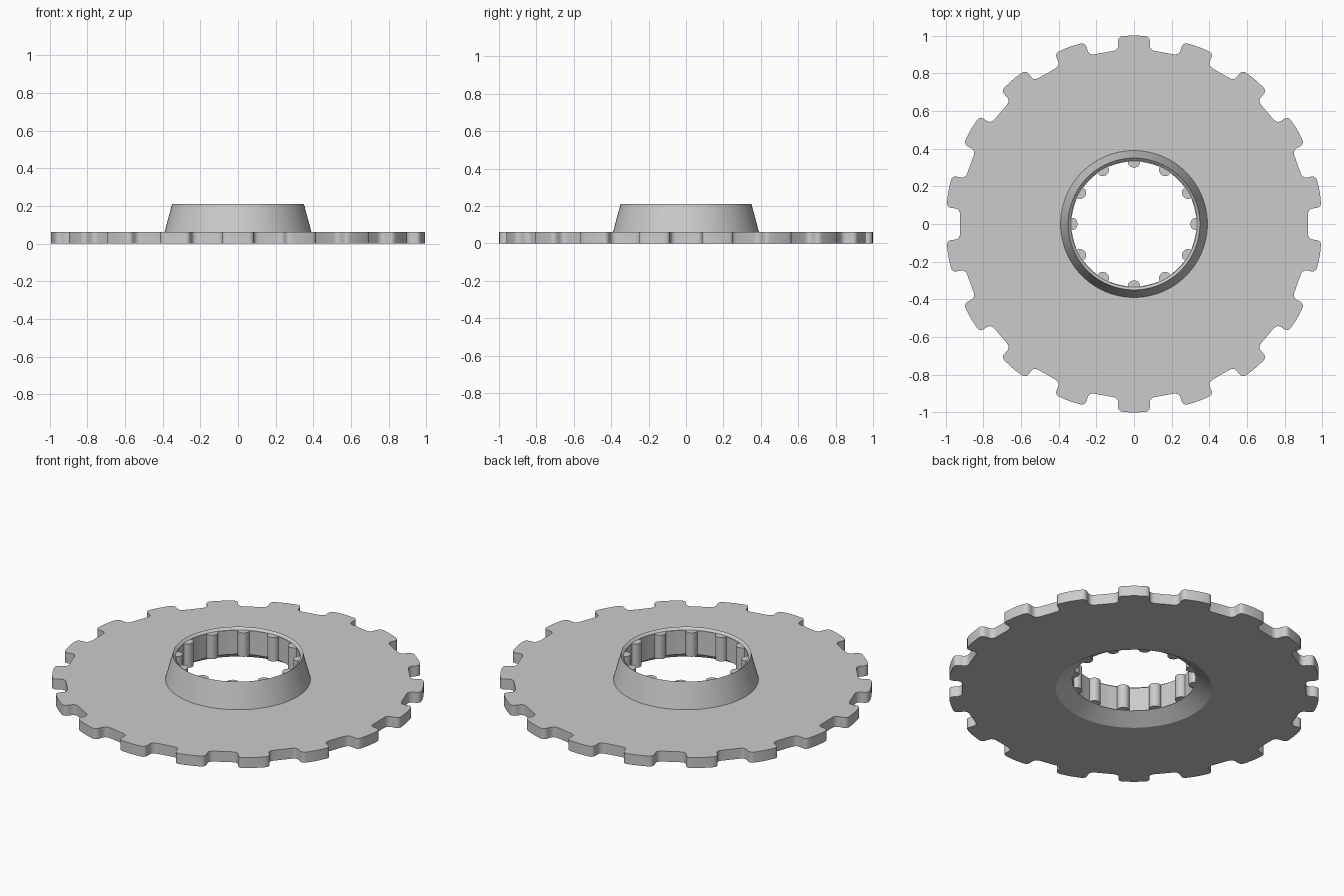
import bpy, bmesh
from math import sin, cos, pi, radians
from mathutils import Vector

TEETH, SPLINES, SEGMENTS = 18, 12, 96

cube = bpy.data.objects.get("Cube")
if cube:
    bpy.data.objects.remove(cube, do_unlink=True)


def polar(r, a):
    return Vector((r * cos(a), r * sin(a)))


def circle(r):
    return [polar(r, 2 * pi * i / SEGMENTS) for i in range(SEGMENTS)]


def rounded(points, cut, steps=5):
    """Round every corner of a closed outline, cutting it back by a set distance."""
    out = []
    for i, p in enumerate(points):
        a = p + (points[i - 1] - p).normalized() * cut
        b = p + (points[(i + 1) % len(points)] - p).normalized() * cut
        for s in range(steps + 1):
            t = s / steps
            out.append(a * (1 - t) ** 2 + p * 2 * t * (1 - t) + b * t * t)
    return out


def tooth_outline(root=0.928, tip=1.0, half=radians(5)):
    points = []
    for i in range(TEETH):
        a = pi / 2 + 2 * pi * i / TEETH
        points += [polar(root, a - half), polar(tip, a - half), polar(tip + 0.002, a),
                   polar(tip, a + half), polar(root, a + half)]
    return rounded(points, 0.031)


def bore_outline(radius=0.332, bump=0.033, steps=12):
    points = []
    pitch = 2 * pi / SPLINES
    for i in range(SPLINES):
        a = i * pitch
        centre = polar(radius, a)
        # half-round spline pointing inward
        points += [centre + polar(bump, a - pi / 2 - pi * s / steps) for s in range(steps + 1)]
        # plain bore up to the next spline
        points += [polar(radius, a + pitch * t) for t in (0.3, 0.4, 0.5, 0.6, 0.7)]
    return points


bm = bmesh.new()


def ring(outline, z):
    return [bm.verts.new((p.x, p.y, z)) for p in outline]


def wall(low, high):
    n = len(low)
    for i in range(n):
        j = (i + 1) % n
        bm.faces.new((low[i], low[j], high[j], high[i]))


def flat(outer, inner):
    """Fill the level area between two closed rings."""
    edges = []
    for loop in (outer, inner):
        for i, v in enumerate(loop):
            pair = (loop[i - 1], v)
            edges.append(bm.edges.get(pair) or bm.edges.new(pair))
    bmesh.ops.triangle_fill(bm, use_beauty=True, use_dissolve=False,
                            edges=edges, normal=(0, 0, 1))


# Toothed plate rim
teeth = tooth_outline()
rim_low, rim_high = ring(teeth, 0), ring(teeth, 0.062)
wall(rim_low, rim_high)

# Tapered collar with a thin chamfered lip
collar_foot, lip = ring(circle(0.39), 0.062), ring(circle(0.35), 0.21)
seat_high = ring(circle(0.336), 0.197)
wall(collar_foot, lip)
wall(lip, seat_high)

# Countersink under the plate
sink_mouth, sink_top = ring(circle(0.42), 0), ring(circle(0.336), 0.055)
wall(sink_mouth, sink_top)

# Splined bore
bore = bore_outline()
bore_low, bore_high = ring(bore, 0.055), ring(bore, 0.197)
wall(bore_low, bore_high)

# Level faces joining the sections
flat(rim_high, collar_foot)
flat(rim_low, sink_mouth)
flat(seat_high, bore_high)
flat(sink_top, bore_low)

bmesh.ops.recalc_face_normals(bm, faces=bm.faces[:])
mesh = bpy.data.meshes.new("splined_disc")
bm.to_mesh(mesh)
bm.free()

# Single grey metal colour
grey = bpy.data.materials.new("plain_grey")
grey.use_nodes = True
colour = (0.6, 0.6, 0.6, 1)
grey.diffuse_color = colour
grey.node_tree.nodes["Principled BSDF"].inputs["Base Color"].default_value = colour
mesh.materials.append(grey)

disc = bpy.data.objects.new("splined_disc", mesh)
bpy.context.collection.objects.link(disc)
bpy.ops.object.select_all(action='DESELECT')
disc.select_set(True)
bpy.context.view_layer.objects.active = disc
bpy.ops.object.shade_smooth_by_angle(angle=radians(30))
